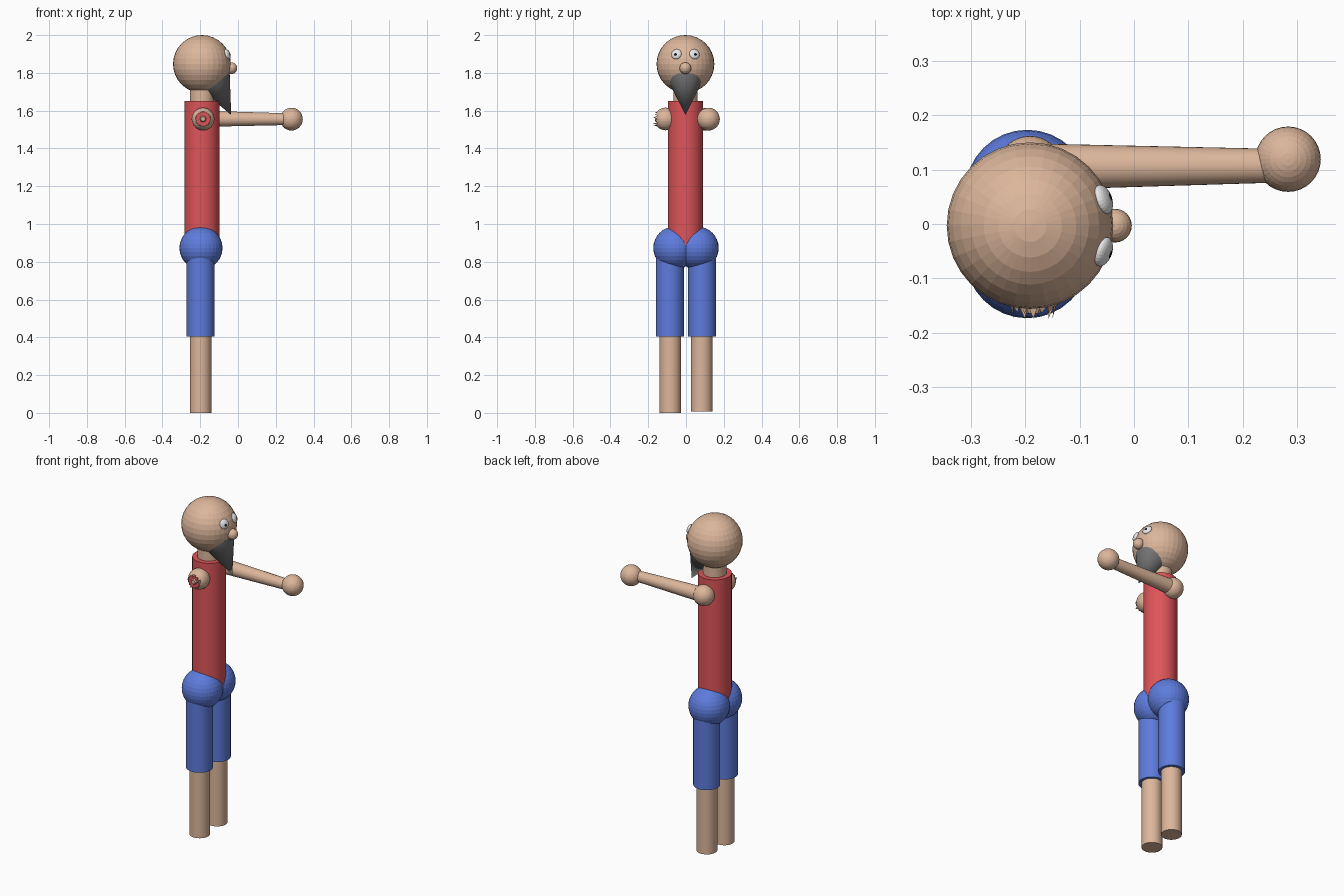
import bpy, bmesh, math
from mathutils import Vector

if "Cube" in bpy.data.objects:
    bpy.data.objects.remove(bpy.data.objects["Cube"])


def material(name, rgb):
    m = bpy.data.materials.new(name)
    m.diffuse_color = (*rgb, 1)
    m.use_nodes = True
    m.node_tree.nodes["Principled BSDF"].inputs["Base Color"].default_value = m.diffuse_color
    return m


SKIN = material("skin", (0.72, 0.47, 0.33))
RED = material("red", (0.73, 0.09, 0.10))
BLUE = material("blue", (0.11, 0.20, 0.72))
GREY = material("grey", (0.17, 0.17, 0.17))
WHITE = material("white", (0.85, 0.85, 0.85))
BLACK = material("black", (0.005, 0.005, 0.005))


def ball(name, centre, r, mat, seg=32, rings=16):
    bpy.ops.mesh.primitive_uv_sphere_add(segments=seg, ring_count=rings, radius=r, location=centre)
    ob = bpy.context.object
    ob.name = name
    ob.data.materials.append(mat)
    return ob


def rod(name, a, b, r1, r2, mat, seg=32):
    """Cylinder or cone running from point a to point b."""
    a, b = Vector(a), Vector(b)
    bpy.ops.mesh.primitive_cone_add(vertices=seg, radius1=r1, radius2=r2,
                                    depth=(b - a).length, location=(a + b) / 2)
    ob = bpy.context.object
    ob.rotation_euler = (b - a).to_track_quat('Z', 'Y').to_euler()
    ob.name = name
    ob.data.materials.append(mat)
    bpy.ops.object.shade_smooth_by_angle(angle=math.radians(30))
    return ob


X, Y = -0.191, -0.003
HEAD = Vector((X, Y, 1.847))

# head, neck and torso
ball("head", HEAD, 0.153, SKIN)
rod("neck", (X, Y, 1.60), (X, Y, 1.77), 0.064, 0.064, SKIN)
rod("torso", (X, Y, 0.89), (X, Y, 1.65), 0.093, 0.093, RED)

# face: nose, beard, flattened eyes with pupils
ball("nose", (-0.035, Y, 1.825), 0.031, SKIN, 24, 12)
rod("beard", (-0.125, Y, 1.76), (-0.036, Y, 1.577), 0.09, 0, GREY)
for side in (-1, 1):
    out = Vector((0.137, side * 0.049, 0.053)).normalized()
    turn = out.to_track_quat('Z', 'Y').to_euler()
    eye = ball("eye", HEAD + out * 0.152, 0.028, WHITE, 24, 12)
    eye.scale.z = 0.5
    eye.rotation_euler = turn
    pupil = ball("pupil", HEAD + out * 0.163 + Vector((0, 0, -0.004)), 0.012, BLACK, 16, 8)
    pupil.scale.z = 0.4
    pupil.rotation_euler = turn

# hips, trouser legs and shins
for side in (-1, 1):
    ball("hip", (-0.196, side * 0.059, 0.873), 0.114, BLUE)
    rod("trouser_leg", (-0.198, side * 0.085, 0.405), (-0.198, side * 0.085, 0.87), 0.074, 0.074, BLUE)
    foot = 0.008 if side > 0 else 0
    rod("shin", (-0.198, side * 0.083, foot), (-0.198, side * 0.083, 0.5), 0.057, 0.057, SKIN)

# whole arm reaching forward
ball("shoulder", (X, 0.102, 1.555), 0.06, SKIN)
rod("arm", (X, 0.105, 1.557), (0.26, 0.107, 1.555), 0.043, 0.031, SKIN)
ball("hand", (0.283, 0.119, 1.555), 0.06, SKIN)

# torn shoulder: ball cut off on the outside, red cut face
CX, CY, CZ = -0.185, -0.108, 1.556
torn = ball("torn_shoulder", (CX, CY, CZ), 0.06, SKIN)
torn.data.materials.append(RED)
bm = bmesh.new()
bm.from_mesh(torn.data)
cut = bmesh.ops.bisect_plane(bm, geom=bm.verts[:] + bm.edges[:] + bm.faces[:],
                             plane_co=(0, -0.045, 0), plane_no=(0, -1, 0), clear_outer=True)
edges = [e for e in cut["geom_cut"] if isinstance(e, bmesh.types.BMEdge)]
for f in bmesh.ops.holes_fill(bm, edges=edges)["faces"]:
    f.material_index = 1
bm.to_mesh(torn.data)
bm.free()

# ragged rim of skin around the cut, with a shred in the middle
bm = bmesh.new()
n = 14
for i in range(n):
    a0, a1 = 2 * math.pi * i / n, 2 * math.pi * (i + 1) / n
    am = (a0 + a1) / 2

    def pt(a, r, y):
        return bm.verts.new((CX + r * math.cos(a), y, CZ + r * math.sin(a)))

    tip = -0.174 if i % 3 == 0 else -0.164
    bm.faces.new((pt(a0, 0.042, -0.15), pt(a1, 0.042, -0.15), pt(am, 0.036, tip)))
me = bpy.data.meshes.new("torn_rim")
bm.to_mesh(me)
bm.free()
me.materials.append(SKIN)
bpy.context.collection.objects.link(bpy.data.objects.new("torn_rim", me))
rod("torn_shred", (CX, -0.14, CZ), (CX, -0.164, CZ), 0.024, 0.012, SKIN, 8)
